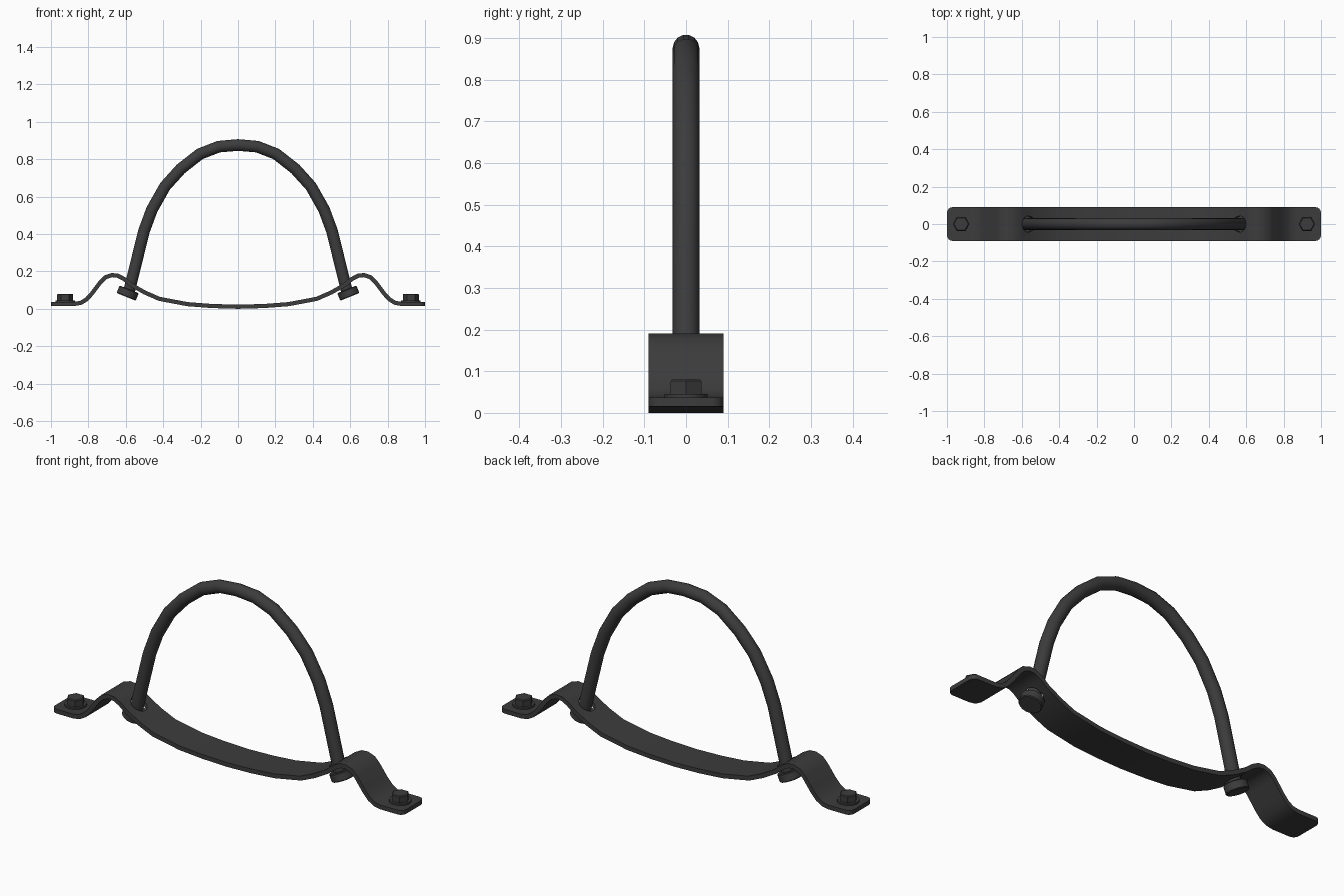
import bpy, bmesh, math
from mathutils import Vector, Matrix

if "Cube" in bpy.data.objects:
    bpy.data.objects.remove(bpy.data.objects["Cube"])

DARK = bpy.data.materials.new("dark_iron")
DARK.diffuse_color = (0.045, 0.045, 0.045, 1)
DARK.use_nodes = True
DARK.node_tree.nodes["Principled BSDF"].inputs["Base Color"].default_value = DARK.diffuse_color


def finish(ob, angle=35):
    """Apply modifiers / convert curve, then shade and colour."""
    bpy.ops.object.select_all(action='DESELECT')
    ob.select_set(True)
    bpy.context.view_layer.objects.active = ob
    bpy.ops.object.convert(target='MESH')
    ob = bpy.context.view_layer.objects.active
    bpy.ops.object.shade_smooth_by_angle(angle=math.radians(angle))
    ob.data.materials.clear()
    ob.data.materials.append(DARK)
    return ob


def make(name, bm):
    me = bpy.data.meshes.new(name)
    bm.to_mesh(me)
    bm.free()
    ob = bpy.data.objects.new(name, me)
    bpy.context.collection.objects.link(ob)
    return ob


def cylinder(bm, r, h, sides, loc, tilt=0, bevel=0, spin=0):
    m = Matrix.Translation(loc) @ Matrix.Rotation(tilt, 4, 'Y') @ Matrix.Rotation(spin, 4, 'Z')
    vs = bmesh.ops.create_cone(bm, cap_ends=True, segments=sides, radius1=r,
                               radius2=r, depth=h, matrix=m)['verts']
    if bevel:
        caps = {f for v in vs for f in v.link_faces if len(f.verts) == sides}
        edges = list({e for f in caps for e in f.edges})
        bmesh.ops.bevel(bm, geom=edges, offset=bevel, segments=1, affect='EDGES')


def mirrored(half):
    return [(-x, z) for x, z in reversed(half) if x > 0] + half


# Bent strap: profile swept across the width, rounded end corners
half = [(0, .011), (.14, .015), (.27, .025), (.42, .053), (.5, .088), (.57, .128),
        (.61, .16), (.645, .178), (.675, .180), (.71, .168), (.735, .143),
        (.78, .083), (.81, .05), (.84, .032), (.875, .026), (1, .026)]
bm = bmesh.new()
rows = [[bm.verts.new((x, y, z)) for y in (-.09, .09)] for x, z in mirrored(half)]
for a, b in zip(rows, rows[1:]):
    bm.faces.new((a[0], b[0], b[1], a[1]))
bmesh.ops.bevel(bm, geom=rows[0] + rows[-1], offset=.03, segments=4,
                profile=.5, affect='VERTICES')
strap = make("strap", bm)
sol = strap.modifiers.new("thickness", 'SOLIDIFY')
sol.thickness, sol.offset, sol.use_even_offset = .022, 0, True

# Slots where the hoop passes through the strap
bm = bmesh.new()
for s in (-1, 1):
    cylinder(bm, .043, .1, 20, (s * .569, 0, .128), -s * math.radians(28))
cutter = make("hole_cutter", bm)
cutter.hide_render = True
cut = strap.modifiers.new("holes", 'BOOLEAN')
cut.operation, cut.object, cut.solver = 'DIFFERENCE', cutter, 'EXACT'
strap = finish(strap)
bpy.data.objects.remove(cutter)

# Hoop: round bar on a faceted arch
arch = [(0, .876), (.103, .867), (.204, .828), (.306, .748), (.39, .655),
        (.46, .531), (.503, .415), (.583, .09)]
cu = bpy.data.curves.new("hoop", 'CURVE')
cu.dimensions = '3D'
cu.bevel_depth, cu.bevel_resolution, cu.use_fill_caps = .032, 5, True
sp = cu.splines.new('POLY')
pts = mirrored(arch)
sp.points.add(len(pts) - 1)
for p, (x, z) in zip(sp.points, pts):
    p.co = (x, 0, z, 1)
sp.use_smooth = True
hoop = bpy.data.objects.new("hoop", cu)
bpy.context.collection.objects.link(hoop)
finish(hoop)

for s, side in ((-1, "left"), (1, "right")):
    # Retaining head on the hoop end under the strap
    bm = bmesh.new()
    cylinder(bm, .055, .043, 20, (s * .59, 0, .084), -s * math.radians(22), .004)
    finish(make("hoop_head_" + side, bm))

    # Flanged hex bolt on the foot
    bm = bmesh.new()
    cylinder(bm, .052, .014, 20, (s * .924, 0, .038))
    cylinder(bm, .043, .042, 6, (s * .924, 0, .059), 0, .004)
    bolt = make("bolt_" + side, bm)
    # hexagon points face along x
    bolt.data.transform(Matrix.Translation((s * .924, 0, 0)) @ Matrix.Rotation(math.radians(90), 4, 'Z')
                        @ Matrix.Translation((-s * .924, 0, 0)))
    finish(bolt)
